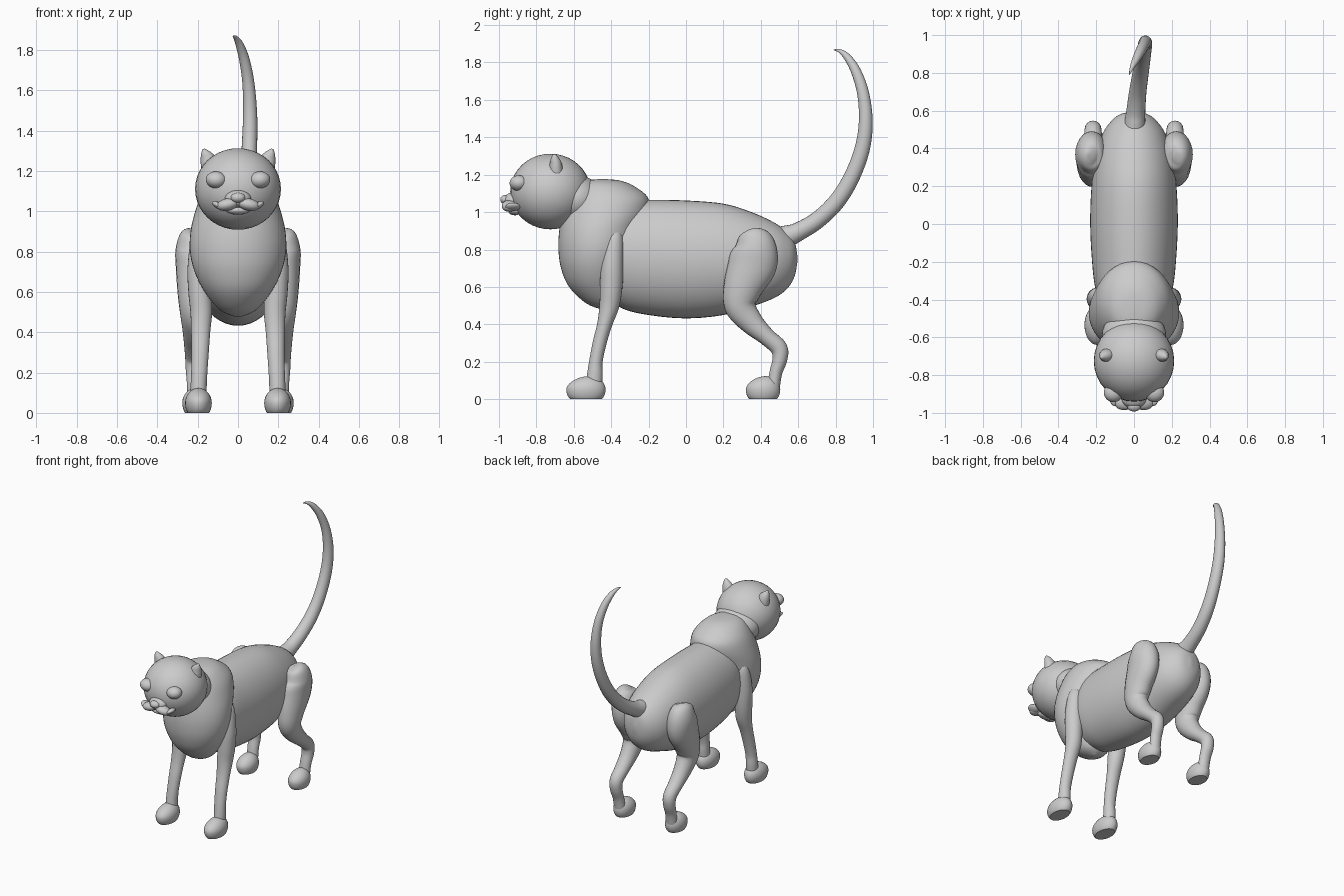
import bpy, bmesh, math
from mathutils import Vector, Matrix

if "Cube" in bpy.data.objects:
    bpy.data.objects.remove(bpy.data.objects["Cube"])

fur = bpy.data.materials.new("grey_fur")
fur.diffuse_color = (0.6, 0.6, 0.6, 1)
fur.use_nodes = True
fur.node_tree.nodes["Principled BSDF"].inputs["Base Color"].default_value = fur.diffuse_color


def finish(bm, name, angle=60):
    bmesh.ops.recalc_face_normals(bm, faces=bm.faces)
    mesh = bpy.data.meshes.new(name)
    bm.to_mesh(mesh)
    bm.free()
    ob = bpy.data.objects.new(name, mesh)
    bpy.context.collection.objects.link(ob)
    mesh.materials.append(fur)
    bpy.ops.object.select_all(action='DESELECT')
    ob.select_set(True)
    bpy.context.view_layer.objects.active = ob
    bpy.ops.object.shade_smooth_by_angle(angle=math.radians(angle))
    return ob


def smooth_path(pts, steps=5):
    """Catmull-Rom through stations of (x, y, z, width radius, depth radius)."""
    out = []
    for i in range(len(pts) - 1):
        a, b, c, d = (pts[max(i - 1, 0)], pts[i], pts[i + 1], pts[min(i + 2, len(pts) - 1)])
        for s in range(steps):
            t = s / steps
            out.append([0.5 * (2 * q + (r - p) * t + (2 * p - 5 * q + 4 * r - w) * t * t
                               + (3 * q - p - 3 * r + w) * t ** 3)
                        for p, q, r, w in zip(a, b, c, d)])
    out.append(list(pts[-1]))
    return out


def loft(name, pts, axis=None, sides=32, mirror=1):
    """Elliptical rings along a path; a fixed axis keeps the rings parallel."""
    st = smooth_path(pts)
    bm = bmesh.new()
    rings = []
    for i, (x, y, z, rx, rd) in enumerate(st):
        tan = Vector(axis) if axis else (Vector(st[min(i + 1, len(st) - 1)][:3])
                                         - Vector(st[max(i - 1, 0)][:3])).normalized()
        u = Vector((1, 0, 0))
        u = (u - tan * u.dot(tan)).normalized()
        v = tan.cross(u)
        ring = []
        for k in range(sides):
            a = 2 * math.pi * k / sides
            p = Vector((x, y, z)) + u * max(rx, .002) * math.cos(a) + v * max(rd, .002) * math.sin(a)
            ring.append(bm.verts.new((p.x * mirror, p.y, p.z)))
        rings.append(ring)
    for r, s in zip(rings, rings[1:]):
        for k in range(sides):
            bm.faces.new((r[k], r[(k + 1) % sides], s[(k + 1) % sides], s[k]))
    bm.faces.new(rings[0])
    bm.faces.new(rings[-1])
    return finish(bm, name)


def ball(name, loc, radii, rot_y=0.0, rot_x=0.0):
    bm = bmesh.new()
    bmesh.ops.create_uvsphere(bm, u_segments=32, v_segments=20, radius=1)
    m = (Matrix.Translation(loc) @ Matrix.Rotation(rot_y, 4, 'Y')
         @ Matrix.Rotation(rot_x, 4, 'X') @ Matrix.Diagonal((*radii, 1)))
    bmesh.ops.transform(bm, matrix=m, verts=bm.verts)
    return finish(bm, name)


def paw(name, x, y, length):
    """Rounded paw with a flat sole, lower at the toes."""
    bm = bmesh.new()
    bmesh.ops.create_uvsphere(bm, u_segments=32, v_segments=24, radius=1)
    for v in bm.verts:
        fwd = -v.co.y
        top = .05 + v.co.z * (.072 - .012 * fwd)
        v.co = (x + v.co.x * .066, y + v.co.y * length,
                top if v.co.z > 0 else max(0, .05 + v.co.z * .085))
    finish(bm, name, 40)


# Torso: stations of y, top, bottom, half width
body = [(-.48, .86, .74, .03), (-.44, 1.0, .56, .17), (-.34, 1.06, .485, .205),
        (-.2, 1.066, .45, .222), (0, 1.062, .432, .232), (.2, 1.045, .45, .225),
        (.35, 1.0, .495, .205), (.47, .945, .54, .17), (.54, .895, .59, .125),
        (.58, .845, .655, .075), (.595, .77, .73, .01)]
loft("torso", [(0, y, (t + b) / 2, w, (t - b) / 2) for y, t, b, w in body],
     axis=(0, 1, 0), sides=48)

# Chest and shoulders: stations of z, front, back, half width
chest = [(.475, -.43, -.4, .01), (.51, -.53, -.35, .09), (.6, -.625, -.32, .165),
         (.7, -.668, -.295, .215), (.8, -.682, -.265, .238), (.9, -.678, -.24, .235),
         (1.0, -.66, -.2, .212), (1.08, -.63, -.205, .18), (1.14, -.59, -.28, .13),
         (1.168, -.54, -.35, .075), (1.176, -.47, -.42, .01)]
loft("chest", [(0, (f + b) / 2, z, w, (b - f) / 2) for z, f, b, w in chest],
     axis=(0, 0, 1), sides=48)

# Head, nose and chin
ball("head", (0, -.725, 1.11), (.213, .215, .202))
ball("neck", (0, -.59, 1.07), (.17, .14, .13))
ball("muzzle_bridge", (0, -.925, 1.06), (.065, .05, .045))
ball("nose", (0, -.965, 1.067), (.036, .028, .025))
ball("chin", (0, -.915, 1.005), (.06, .035, .022))

# Tail curving up and over
loft("tail", [(0, .48, .85, .06, .07), (.005, .54, .87, .055, .06), (.01, .6, .895, .05, .05),
              (.02, .7, .955, .046, .046), (.035, .8, 1.05, .043, .045),
              (.048, .88, 1.175, .04, .043), (.057, .94, 1.33, .038, .041),
              (.06, .961, 1.48, .035, .037), (.052, .948, 1.63, .03, .032),
              (.032, .91, 1.75, .026, .027), (.008, .865, 1.825, .02, .02),
              (-.012, .825, 1.86, .011, .011), (-.025, .79, 1.868, .002, .002)], sides=20)

for s, side in ((1, "left"), (-1, "right")):
    # Face details
    ball(f"{side}_eye", (s * .108, -.893, 1.155), (.052, .05, .042), rot_y=s * -.1)
    ball(f"{side}_whisker_pad", (s * .052, -.945, 1.033), (.055, .04, .03), rot_y=s * .2)
    ball(f"{side}_cheek", (s * .097, -.925, 1.028), (.035, .04, .016), rot_y=s * -.5)

    # Ear: short cupped flap
    loft(f"{side}_ear", [(.135, -.695, 1.22, .05, .04), (.15, -.697, 1.26, .038, .032),
                         (.162, -.702, 1.287, .024, .022), (.171, -.705, 1.308, .006, .008)],
         sides=16, mirror=s)

    # Front leg from shoulder to ankle
    loft(f"{side}_front_leg", [(.16, -.38, .92, .02, .02), (.175, -.385, .86, .055, .05),
                               (.188, -.395, .72, .062, .06), (.188, -.4, .6, .058, .06),
                               (.182, -.41, .5, .054, .053), (.185, -.435, .4, .047, .04),
                               (.188, -.462, .3, .043, .037), (.192, -.482, .2, .04, .036),
                               (.195, -.487, .13, .04, .042), (.195, -.495, .05, .04, .045)],
         sides=24, mirror=s)
    paw(f"{side}_front_paw", s * .196, -.535, .105)

    # Hind leg from thigh over the hock to the ankle
    loft(f"{side}_hind_leg", [(.225, .35, .905, .02, .025), (.228, .355, .885, .06, .075),
                              (.225, .37, .81, .085, .115), (.222, .355, .72, .086, .13),
                              (.22, .305, .6, .08, .105), (.218, .29, .5, .07, .085),
                              (.217, .35, .41, .058, .064), (.217, .43, .335, .05, .047),
                              (.217, .495, .275, .045, .046), (.216, .502, .215, .043, .04),
                              (.213, .48, .14, .04, .034), (.21, .465, .05, .04, .035)],
         sides=24, mirror=s)
    paw(f"{side}_hind_paw", s * .21, .412, .092)
